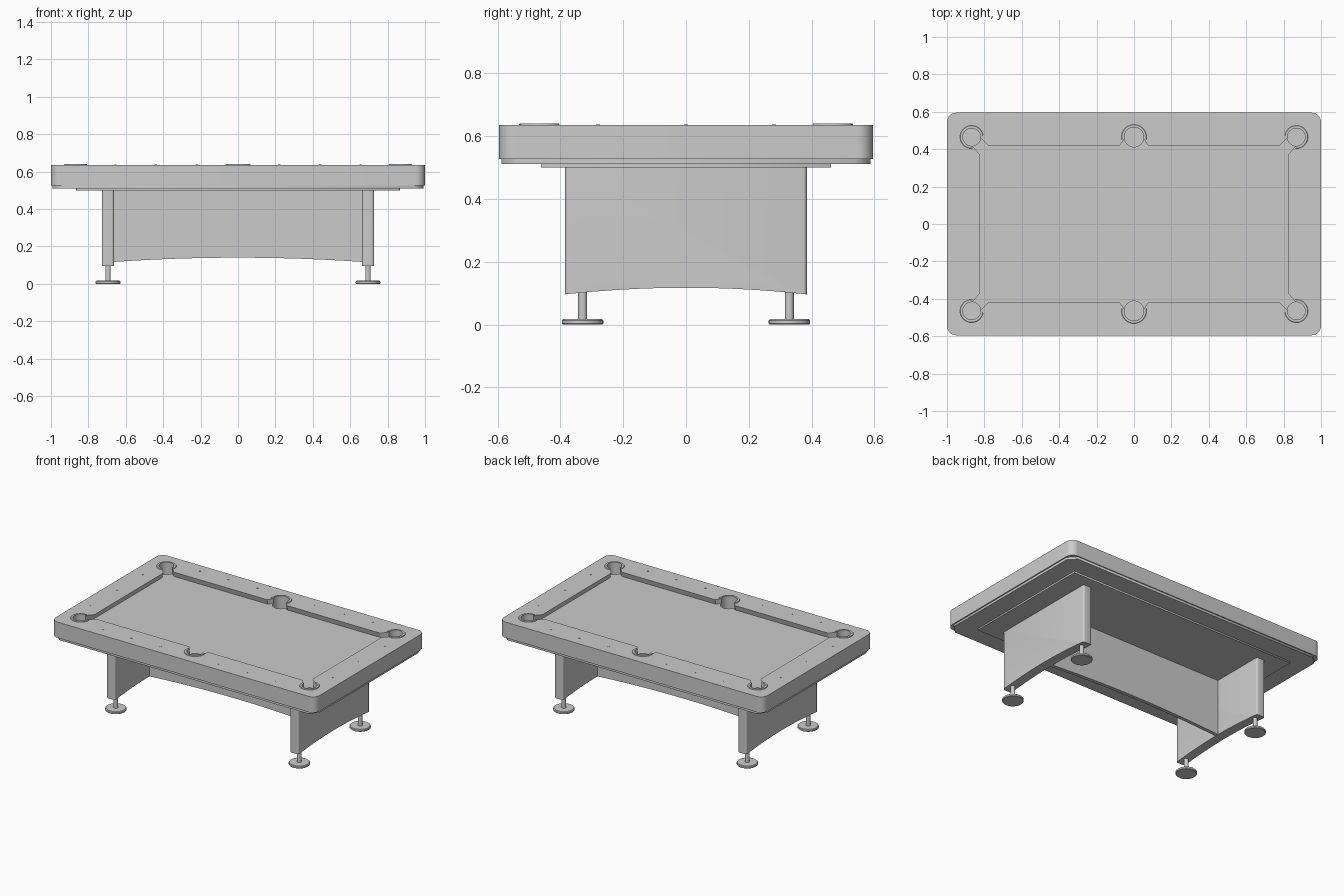
import bpy, bmesh
from math import sin, cos, radians, pi
from mathutils import Vector

if "Cube" in bpy.data.objects:
    bpy.data.objects.remove(bpy.data.objects["Cube"])

TOP, BASE, BED = 0.635, 0.527, 0.600


def finish(name, bm, smooth=True):
    bmesh.ops.recalc_face_normals(bm, faces=bm.faces)
    me = bpy.data.meshes.new(name)
    bm.to_mesh(me)
    bm.free()
    ob = bpy.data.objects.new(name, me)
    bpy.context.collection.objects.link(ob)
    if smooth:
        bpy.ops.object.select_all(action='DESELECT')
        ob.select_set(True)
        bpy.context.view_layer.objects.active = ob
        bpy.ops.object.shade_smooth_by_angle(angle=radians(30))
    return ob


def arc(cx, cy, r, a0, a1, n):
    return [(cx + r * cos(radians(a0 + (a1 - a0) * i / n)),
             cy + r * sin(radians(a0 + (a1 - a0) * i / n))) for i in range(n + 1)]


def rounded_rect(hx, hy, r, n=8):
    pts = []
    for sx, sy, a in ((1, 1, 0), (-1, 1, 90), (-1, -1, 180), (1, -1, 270)):
        pts += arc(sx * (hx - r), sy * (hy - r), r, a, a + 90, n)
    return pts


def plate(outlines, z0, z1):
    """Flat plate with holes, filled from 2D curve outlines."""
    cu = bpy.data.curves.new("outline", 'CURVE')
    cu.dimensions, cu.fill_mode, cu.extrude = '2D', 'BOTH', (z1 - z0) / 2
    for pts in outlines:
        sp = cu.splines.new('POLY')
        sp.points.add(len(pts) - 1)
        for p, (x, y) in zip(sp.points, pts):
            p.co = (x, y, 0, 1)
        sp.use_cyclic_u = True
    ob = bpy.data.objects.new("outline", cu)
    bpy.context.collection.objects.link(ob)
    dg = bpy.context.evaluated_depsgraph_get()
    me = bpy.data.meshes.new_from_object(ob.evaluated_get(dg))
    bm = bmesh.new()
    bm.from_mesh(me)
    bmesh.ops.remove_doubles(bm, verts=bm.verts, dist=1e-5)
    bmesh.ops.translate(bm, verts=bm.verts, vec=(0, 0, (z0 + z1) / 2))
    bpy.data.objects.remove(ob)
    bpy.data.curves.remove(cu)
    bpy.data.meshes.remove(me)
    return bm


def prism(pts3, vec):
    bm = bmesh.new()
    f = bm.faces.new([bm.verts.new(p) for p in pts3])
    ext = bmesh.ops.extrude_face_region(bm, geom=[f], use_keep_orig=True)
    bmesh.ops.translate(bm, vec=vec, verts=[g for g in ext['geom'] if isinstance(g, bmesh.types.BMVert)])
    return bm


def lathe(name, profile, center, a0=0, a1=360, n=32, loop=False):
    """Sweep an (r, z) profile around z; partial sweeps get end caps."""
    bm = bmesh.new()
    full = a1 - a0 >= 360
    rings = []
    for i in range(n if full else n + 1):
        a = radians(a0 + (a1 - a0) * i / n)
        rings.append([bm.verts.new((center[0] + r * cos(a), center[1] + r * sin(a), z)) for r, z in profile])
    m = len(profile)
    for i in range(n):
        p, q = rings[i], rings[(i + 1) % len(rings)]
        for j in range(m if loop else m - 1):
            k = (j + 1) % m
            bm.faces.new((p[j], q[j], q[k], p[k]))
    if not full:
        bm.faces.new(rings[0])
        bm.faces.new(rings[-1])
    bmesh.ops.remove_doubles(bm, verts=bm.verts, dist=1e-5)
    return finish(name, bm)


# Pocket layout: centre, radius, direction of the mouth, half mouth angle
CX, CY, RC, RS = 0.868, 0.465, 0.048, 0.053
pockets = [("corner_pocket", sx * CX, sy * CY, RC, a, 40)
           for sx, sy, a in ((1, 1, 225), (-1, 1, 315), (-1, -1, 45), (1, -1, 135))]
pockets += [("side_pocket", 0, CY, RS, 270, 78), ("side_pocket", 0, -CY, RS, 90, 78)]

# Rails with cushions: one quadrant of the opening, mirrored twice
quad = arc(0, CY, RS, 84, -12, 8) + [(0.075, 0.42), (0.78, 0.42)]
quad += arc(CX, CY, RC, 185, -95, 20) + [(0.826, 0.372)]
half = quad + [(x, -y) for x, y in reversed(quad)]
opening = half + [(-x, y) for x, y in reversed(half)]
rails = plate([rounded_rect(1.0, 0.595, 0.05), opening], BASE, TOP)
for v in rails.verts:  # undercut the cushion noses
    if v.co.z < BASE + 0.01:
        if abs(abs(v.co.y) - 0.42) < 1e-4 and abs(v.co.x) < 0.79:
            v.co.y += 0.03 if v.co.y > 0 else -0.03
        elif abs(abs(v.co.x) - 0.826) < 1e-4 and abs(v.co.y) < 0.38:
            v.co.x += 0.03 if v.co.x > 0 else -0.03
finish("rails", rails)

# Playing bed with pocket holes
holes = [arc(x, y, r, 0, 348.75, 31) for _, x, y, r, _, _ in pockets]
finish("playing_bed", plate([rounded_rect(0.94, 0.54, 0.02, 2)] + holes, BED - 0.012, BED))

# Pocket cups and raised C-shaped rims
for name, x, y, r, mouth, open_a in pockets:
    lathe(name + "_cup", [(r, BED), (r, 0.54), (0, 0.54)], (x, y))
    rim = [(r - 0.001, BED), (r - 0.001, TOP + 0.005), (r + 0.012, TOP + 0.005), (r + 0.014, TOP + 0.002),
           (r + 0.014, TOP - 0.004), (r + 0.001, TOP - 0.004), (r + 0.001, BED)]
    lathe(name + "_rim", rim, (x, y), mouth + open_a, mouth + 360 - open_a, 28, True)

# Sight markers on the rails
spots = [(sx * x, sy * 0.525) for x in (0.22, 0.44, 0.655) for sx in (1, -1) for sy in (1, -1)]
spots += [(sx * 0.917, y) for y in (-0.28, 0, 0.28) for sx in (1, -1)]
for x, y in spots:
    lathe("sight_marker", [(0.006, TOP - 0.002), (0.006, TOP + 0.002), (0, TOP + 0.002)], (x, y), n=12)

# Lower trim with clipped corners, and the under slab
finish("lower_trim", plate([rounded_rect(0.992, 0.588, 0.05, 1)], 0.511, BASE), False)
finish("under_slab", plate([rounded_rect(0.865, 0.462, 0.002, 1)], 0.50, 0.511), False)


def arched(w, z_end, z_mid, n=16):
    """Panel outline (u, z) with an arched lower edge."""
    low = [(-w + 2 * w * i / n, z_mid - (z_mid - z_end) * (2 * i / n - 1) ** 2) for i in range(n + 1)]
    return low + [(w, 0.50), (-w, 0.50)]


# Long stretcher panel between the legs
finish("stretcher_panel", prism([(u, -0.012, z) for u, z in arched(0.67, 0.117, 0.14)], (0, 0.024, 0)))

# End panels with levelling feet
for x in (-0.695, 0.695):
    bm = prism([(x - 0.032, u, z) for u, z in arched(0.385, 0.096, 0.117)], (0.064, 0, 0))
    ends = [e for e in bm.edges
            if all(abs(abs(v.co.y) - 0.385) < 1e-4 for v in e.verts)
            and abs(e.verts[0].co.z - e.verts[1].co.z) > 0.1]
    bmesh.ops.bevel(bm, geom=ends, offset=0.012, segments=4, profile=0.5, affect='EDGES')
    finish("end_panel", bm)
    for y in (-0.329, 0.329):
        lathe("levelling_foot", [(0, 0), (0.063, 0), (0.066, 0.003), (0.066, 0.013), (0.062, 0.017),
                                 (0.0145, 0.018), (0.0145, 0.112), (0, 0.112)], (x, y))
